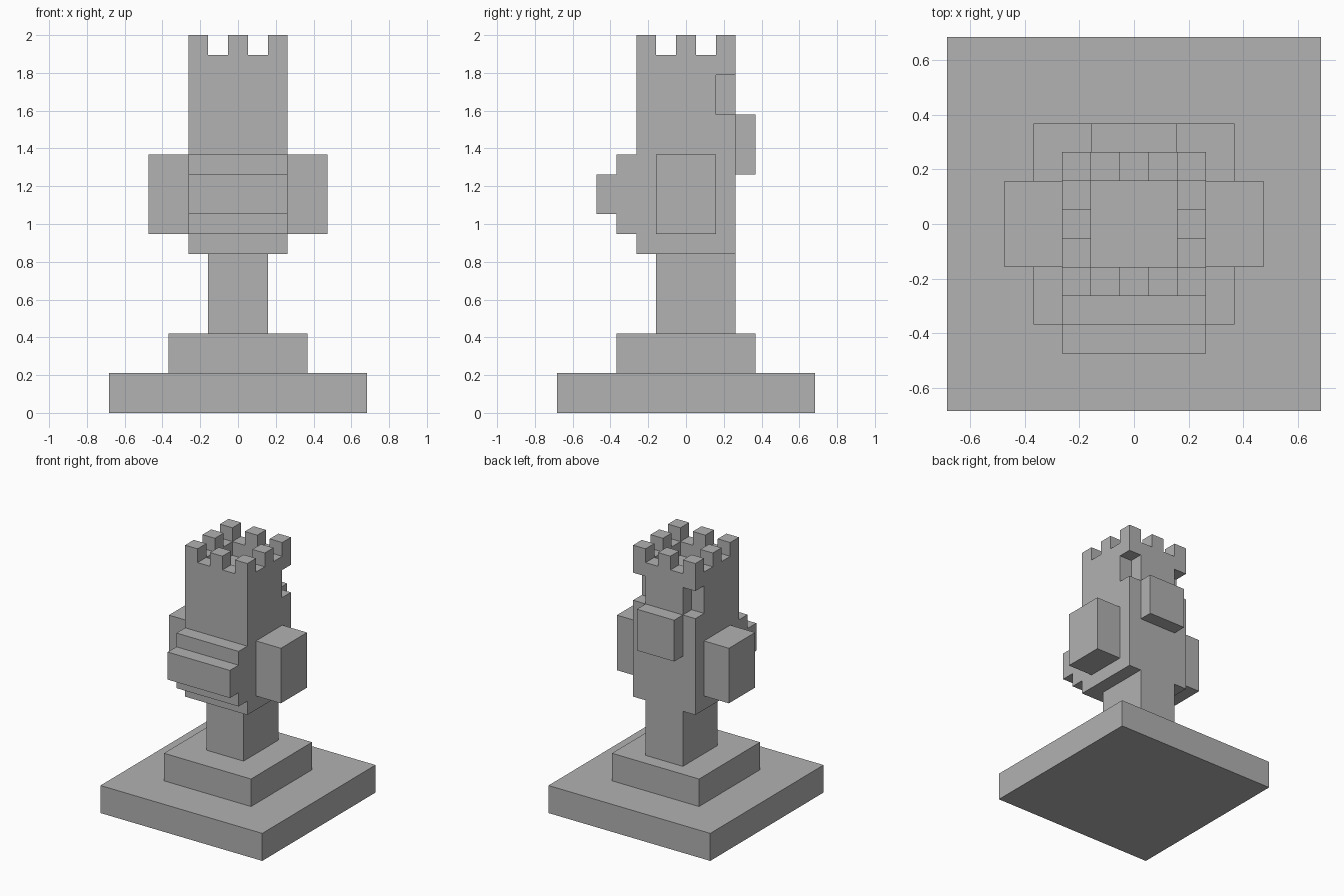
import bpy
import bmesh
from mathutils import Matrix, Vector

if "Cube" in bpy.data.objects:
    bpy.data.objects.remove(bpy.data.objects["Cube"], do_unlink=True)

U = 2 / 19  # one block of the model

stone = bpy.data.materials.new("stone_grey")
stone.use_nodes = True
colour = (0.445, 0.445, 0.445, 1)
stone.diffuse_color = colour
stone.node_tree.nodes["Principled BSDF"].inputs["Base Color"].default_value = colour


def part(name, *boxes):
    """One object made of boxes, each given as (x, y, z) ranges in blocks."""
    bm = bmesh.new()
    for ranges in boxes:
        centre = Vector([(a + b) / 2 * U for a, b in ranges])
        size = Vector([(b - a) * U for a, b in ranges])
        bmesh.ops.create_cube(bm, size=1, matrix=Matrix.Translation(centre) @ Matrix.Diagonal(size.to_4d()))
    mesh = bpy.data.meshes.new(name)
    bm.to_mesh(mesh)
    bm.free()
    mesh.materials.append(stone)
    obj = bpy.data.objects.new(name, mesh)
    bpy.context.collection.objects.link(obj)
    return obj


def span(half):
    return (-half, half)


wide, core = span(2.5), span(1.5)
low, high = (-2.5, -1.5), (1.5, 2.5)

# Stepped base and neck
part("base_plate", (span(6.5), span(6.5), (0, 2)))
part("base_step", (span(3.5), span(3.5), (2, 4)))
part("neck", (core, (-1.5, 2.5), (4, 8)))

# Head, with two notches in its rear corners
part("head", (wide, wide, (8, 15)))
part("notched_head", (wide, (-2.5, 1.5), (15, 17)), (core, high, (15, 17)))

# Parapet around a sunken floor
part("parapet", (wide, low, (17, 18)), (wide, high, (17, 18)),
     (low, core, (17, 18)), (high, core, (17, 18)))

# Merlons at the corners and the middle of each side
steps = (low, span(0.5), high)
part("merlons", *[(x, y, (18, 19)) for x in steps for y in steps
                  if not (x == steps[1] and y == steps[1])])

# Stepped front, side blocks and rear block
part("front_step", (wide, (-3.5, -2.5), (9, 13)))
part("front_bar", (wide, (-4.5, -3.5), (10, 12)))
part("left_block", ((2.5, 4.5), core, (9, 13)))
part("right_block", ((-4.5, -2.5), core, (9, 13)))
part("rear_block", (core, (2.5, 3.5), (12, 15)))
